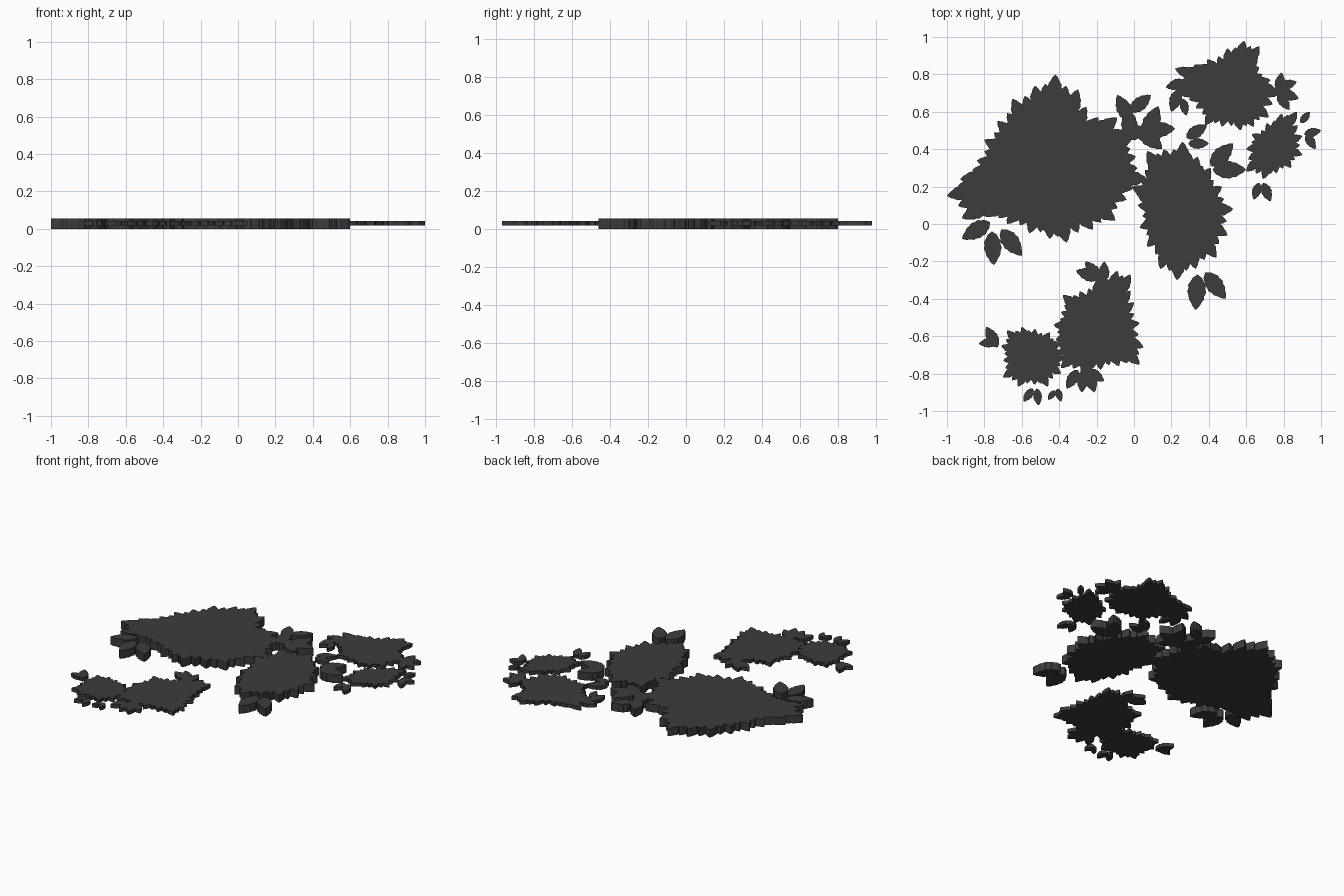
import bpy, bmesh, math
from mathutils import Vector
from mathutils.geometry import delaunay_2d_cdt

mat = bpy.data.materials.new("dark_leaf")
mat.diffuse_color = (0.045, 0.045, 0.045, 1)


def leaf(tip, base, ratio=0.5, teeth=5):
    """Pointed leaf outline with a finely serrated edge, counter-clockwise."""
    tip, base = Vector(tip), Vector(base)
    axis = tip - base
    side = Vector((axis.y, -axis.x)) * ratio / 2
    prof = []
    for i in range(1, teeth * 2):
        t = i / (teeth * 2)
        w = math.sin(math.pi * t ** 0.85) ** 0.8
        prof.append((t, w * (1.04 if i % 2 else 0.92)))
    right = [base + axis * t + side * w for t, w in prof]
    left = [base + axis * t - side * w for t, w in reversed(prof)]
    return [base] + right + [tip] + left


def cluster(name, z0, z1, size, centre, rim, loose):
    """Merge core, rim leaves and loose leaves into one outline and extrude it."""
    c = Vector(centre)
    tips = [Vector(p) for p in rim]
    inward = lambda p, d: p + (c - p).normalized() * d
    core = [inward(p, size * 0.5) for p in tips]
    area = sum(a.cross(b) for a, b in zip(core, core[1:] + core[:1]))
    loops = [core if area > 0 else core[::-1]]
    for a, b in zip(tips, tips[1:] + tips[:1]):
        loops.append(leaf(a, inward(a, size)))
        m = inward((a + b) / 2, size * 0.12)
        loops.append(leaf(m, inward(m, size)))
    for tx, ty, bx, by in loose:
        loops.append(leaf((tx, ty), (bx, by), 0.52))
    pts, faces = [], []
    for lp in loops:
        faces.append(list(range(len(pts), len(pts) + len(lp))))
        pts += lp
    vs, _, tris, *_ = delaunay_2d_cdt(pts, [], faces, 1, 1e-5)
    bm = bmesh.new()
    bv = [bm.verts.new((v.x, v.y, z0)) for v in vs]
    for t in tris:
        bm.faces.new([bv[i] for i in t])
    ext = bmesh.ops.extrude_face_region(bm, geom=bm.faces[:], use_keep_orig=True)
    for v in ext["geom"]:
        if isinstance(v, bmesh.types.BMVert):
            v.co.z = z1
    loose_v = [v for v in bm.verts if not v.link_faces]
    bmesh.ops.delete(bm, geom=loose_v, context="VERTS")
    bmesh.ops.recalc_face_normals(bm, faces=bm.faces[:])
    me = bpy.data.meshes.new(name)
    bm.to_mesh(me)
    bm.free()
    me.materials.append(mat)
    ob = bpy.data.objects.new(name, me)
    bpy.context.collection.objects.link(ob)


# Thick large foliage
cluster("large_left_foliage", 0, 0.055, 0.17, (-0.45, 0.27),
        [(-0.42, 0.80), (-0.30, 0.72), (-0.19, 0.57), (-0.09, 0.57), (-0.01, 0.46),
         (0.01, 0.36), (0.07, 0.24), (-0.04, 0.13), (-0.10, 0.02), (-0.22, -0.03),
         (-0.36, -0.10), (-0.45, -0.08), (-0.56, -0.05), (-0.68, 0.0), (-0.80, 0.04),
         (-0.92, 0.03), (-1.0, 0.15), (-0.93, 0.24), (-0.84, 0.34), (-0.80, 0.45),
         (-0.73, 0.55), (-0.65, 0.67), (-0.53, 0.74)],
        [(-0.92, -0.08, -0.77, 0.01), (-0.75, -0.22, -0.76, -0.04), (-0.60, -0.17, -0.71, -0.03),
         (0.22, 0.51, 0.05, 0.50), (0.15, 0.40, 0.02, 0.52), (0.09, 0.69, -0.02, 0.60),
         (-0.09, 0.69, -0.02, 0.55), (0.13, 0.63, 0.06, 0.46), (-0.03, 0.62, -0.02, 0.45),
         (0.08, 0.50, -0.08, 0.48)])
cluster("large_right_foliage", 0, 0.055, 0.16, (0.26, 0.07),
        [(0.26, 0.44), (0.34, 0.36), (0.41, 0.30), (0.47, 0.20), (0.53, 0.08),
         (0.50, -0.06), (0.44, -0.18), (0.33, -0.24), (0.23, -0.30), (0.14, -0.24),
         (0.07, -0.12), (0.03, -0.02), (0.02, 0.10), (-0.01, 0.20), (0.06, 0.29),
         (0.07, 0.39), (0.16, 0.40)],
        [(0.33, -0.46, 0.34, -0.27), (0.49, -0.40, 0.38, -0.26),
         (0.53, 0.43, 0.41, 0.31), (0.60, 0.29, 0.42, 0.29)])

# Thin small foliage
LO, HI = 0.017, 0.042
cluster("upper_foliage", LO, HI, 0.12, (0.52, 0.73),
        [(0.59, 0.98), (0.67, 0.95), (0.67, 0.84), (0.73, 0.77), (0.79, 0.70), (0.72, 0.57),
         (0.64, 0.52), (0.57, 0.50), (0.47, 0.52), (0.38, 0.53), (0.33, 0.62),
         (0.23, 0.70), (0.22, 0.83), (0.32, 0.85), (0.39, 0.88), (0.50, 0.94)],
        [(0.17, 0.73, 0.28, 0.76), (0.20, 0.60, 0.24, 0.72), (0.28, 0.58, 0.26, 0.67),
         (0.79, 0.81, 0.77, 0.71), (0.87, 0.76, 0.77, 0.73), (0.88, 0.67, 0.77, 0.71),
         (0.83, 0.61, 0.77, 0.70), (0.39, 0.53, 0.28, 0.46), (0.40, 0.43, 0.29, 0.43)])
cluster("right_foliage", LO, HI, 0.10, (0.75, 0.42),
        [(0.87, 0.60), (0.79, 0.59), (0.71, 0.54), (0.63, 0.48), (0.60, 0.40),
         (0.60, 0.28), (0.69, 0.24), (0.76, 0.27), (0.84, 0.30), (0.90, 0.37),
         (0.90, 0.47)],
        [(0.94, 0.60, 0.89, 0.54), (1.0, 0.50, 0.91, 0.48), (0.97, 0.40, 0.92, 0.48),
         (0.64, 0.13, 0.67, 0.22), (0.73, 0.12, 0.69, 0.22)])
cluster("lower_foliage", LO, HI, 0.12, (-0.18, -0.56),
        [(-0.02, -0.27), (-0.09, -0.25), (-0.20, -0.30), (-0.29, -0.36), (-0.38, -0.38),
         (-0.39, -0.47), (-0.43, -0.54), (-0.42, -0.62), (-0.41, -0.70), (-0.39, -0.77),
         (-0.28, -0.80), (-0.18, -0.78), (-0.08, -0.76), (0.03, -0.75), (0.05, -0.66),
         (0.03, -0.53), (0.0, -0.42)],
        [(-0.16, -0.20, -0.16, -0.31), (-0.26, -0.20, -0.18, -0.30), (-0.31, -0.25, -0.18, -0.29),
         (-0.36, -0.88, -0.30, -0.78), (-0.28, -0.90, -0.27, -0.78),
         (-0.21, -0.90, -0.25, -0.78), (-0.16, -0.84, -0.25, -0.78)])
cluster("lower_left_foliage", LO, HI, 0.10, (-0.54, -0.71),
        [(-0.60, -0.55), (-0.68, -0.57), (-0.71, -0.65), (-0.70, -0.73), (-0.70, -0.82),
         (-0.62, -0.87), (-0.53, -0.86), (-0.46, -0.87), (-0.39, -0.80), (-0.37, -0.72),
         (-0.39, -0.63), (-0.45, -0.58), (-0.53, -0.56)],
        [(-0.79, -0.55, -0.73, -0.66), (-0.83, -0.64, -0.73, -0.63),
         (-0.59, -0.95, -0.54, -0.88), (-0.51, -0.97, -0.52, -0.88),
         (-0.46, -0.94, -0.42, -0.89), (-0.39, -0.95, -0.41, -0.88)])
